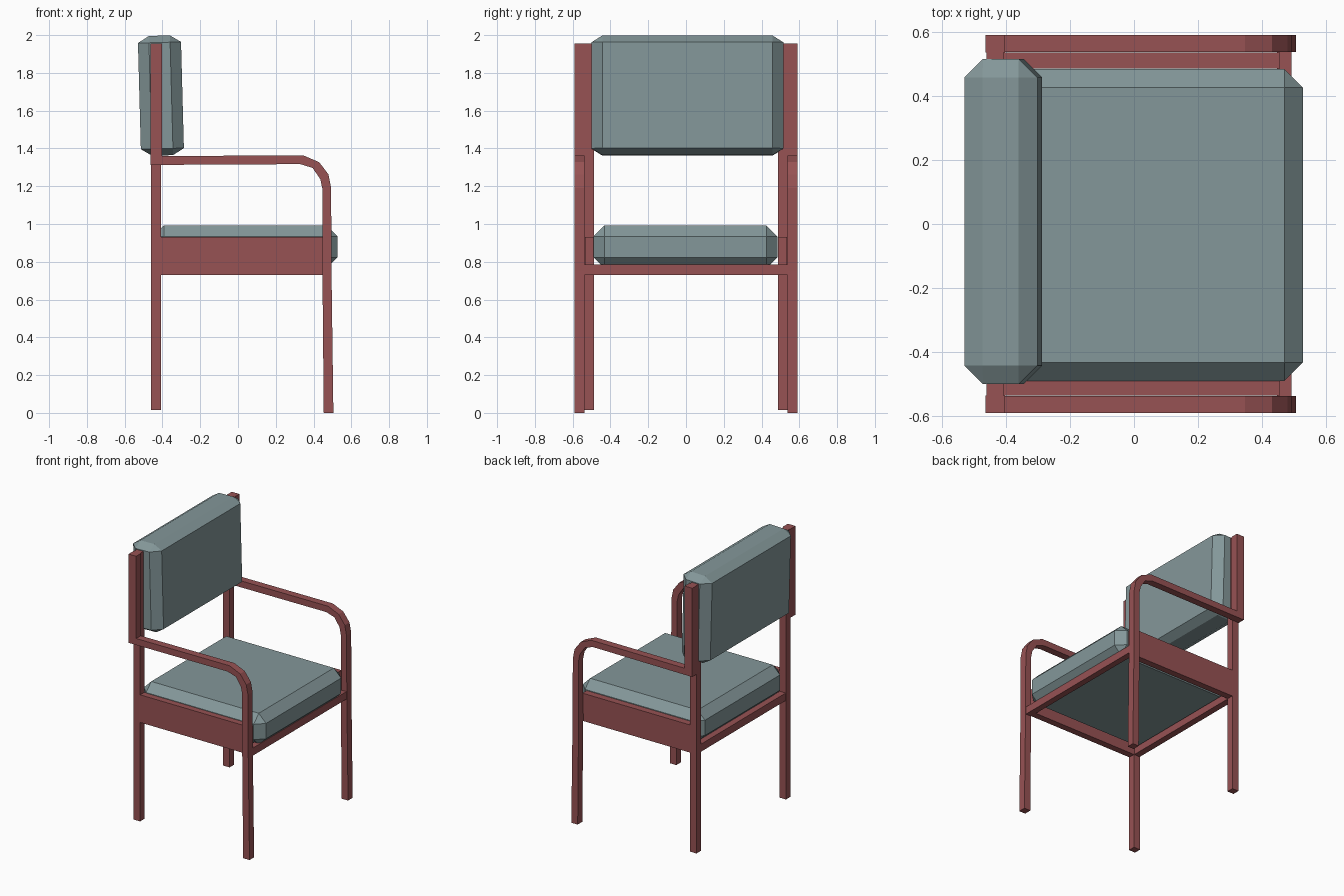
import bpy, bmesh
from mathutils import Matrix

if "Cube" in bpy.data.objects:
    bpy.data.objects.remove(bpy.data.objects["Cube"])


def material(name, rgb):
    m = bpy.data.materials.new(name)
    m.diffuse_color = (*rgb, 1)
    m.use_nodes = True
    m.node_tree.nodes["Principled BSDF"].inputs["Base Color"].default_value = m.diffuse_color
    return m


WOOD = material("red_wood", (0.31, 0.085, 0.088))
FABRIC = material("grey_green_fabric", (0.23, 0.31, 0.32))


def finish(bm, name, mat):
    bmesh.ops.recalc_face_normals(bm, faces=bm.faces)
    mesh = bpy.data.meshes.new(name)
    bm.to_mesh(mesh)
    bm.free()
    mesh.materials.append(mat)
    obj = bpy.data.objects.new(name, mesh)
    bpy.context.collection.objects.link(obj)
    return obj


def block(name, x, y, z, mat=WOOD, bevel=0, z_squash=1, tilt=0):
    """Box from (min, max) ranges, optionally chamfered and tilted about y."""
    size = [b - a for a, b in (x, y, z)]
    centre = [(a + b) / 2 for a, b in (x, y, z)]
    bm = bmesh.new()
    bmesh.ops.create_cube(bm, size=1)
    bmesh.ops.scale(bm, vec=(size[0], size[1], size[2] / z_squash), verts=bm.verts)
    if bevel:
        bmesh.ops.bevel(bm, geom=bm.edges[:], offset=bevel, segments=1,
                        affect='EDGES', profile=0.5)
    bmesh.ops.scale(bm, vec=(1, 1, z_squash), verts=bm.verts)
    bm.transform(Matrix.Translation(centre) @ Matrix.Rotation(tilt, 4, 'Y'))
    return finish(bm, name, mat)


def extrude_profile(name, points, y0, y1):
    """Extrude an x-z outline along y."""
    bm = bmesh.new()
    face = bm.faces.new([bm.verts.new((x, y0, z)) for x, z in points])
    ext = bmesh.ops.extrude_face_region(bm, geom=[face])
    new = [v for v in ext["geom"] if isinstance(v, bmesh.types.BMVert)]
    bmesh.ops.translate(bm, vec=(0, y1 - y0, 0), verts=new)
    return finish(bm, name, WOOD)


# Armrest bending down into the front leg: outer edge, then inner edge
ARM = [(-0.41, 1.36), (0.346, 1.363), (0.43, 1.327), (0.479, 1.262),
       (0.493, 1.19), (0.495, 0.75), (0.505, 0),
       (0.454, 0), (0.447, 0.75), (0.447, 1.185), (0.436, 1.237),
       (0.395, 1.297), (0.33, 1.317), (-0.41, 1.313)]

# Side frames
for side, s in (("left", 1), ("right", -1)):
    def span(a, b):
        return tuple(sorted((s * a, s * b)))

    extrude_profile(f"{side}_arm_and_front_leg", ARM, *span(0.537, 0.59))
    block(f"{side}_rear_leg", (-0.46, -0.408), span(0.486, 0.537), (0.015, 1.955))
    block(f"{side}_upper_post", (-0.463, -0.402), span(0.535, 0.59), (1.313, 1.955))
    block(f"{side}_side_panel", (-0.41, 0.455), span(0.486, 0.535), (0.73, 0.93))

# Cross rails
block("front_rail", (0.447, 0.492), (-0.537, 0.537), (0.73, 0.785))
block("rear_rail", (-0.458, -0.41), (-0.49, 0.49), (0.73, 0.785))

# Cushions
block("seat_cushion", (-0.45, 0.527), (-0.49, 0.484), (0.765, 0.992),
      FABRIC, bevel=0.058)
block("back_cushion", (-0.522, -0.294), (-0.5, 0.515), (1.363, 1.997),
      FABRIC, bevel=0.058, z_squash=0.62, tilt=-0.027)
